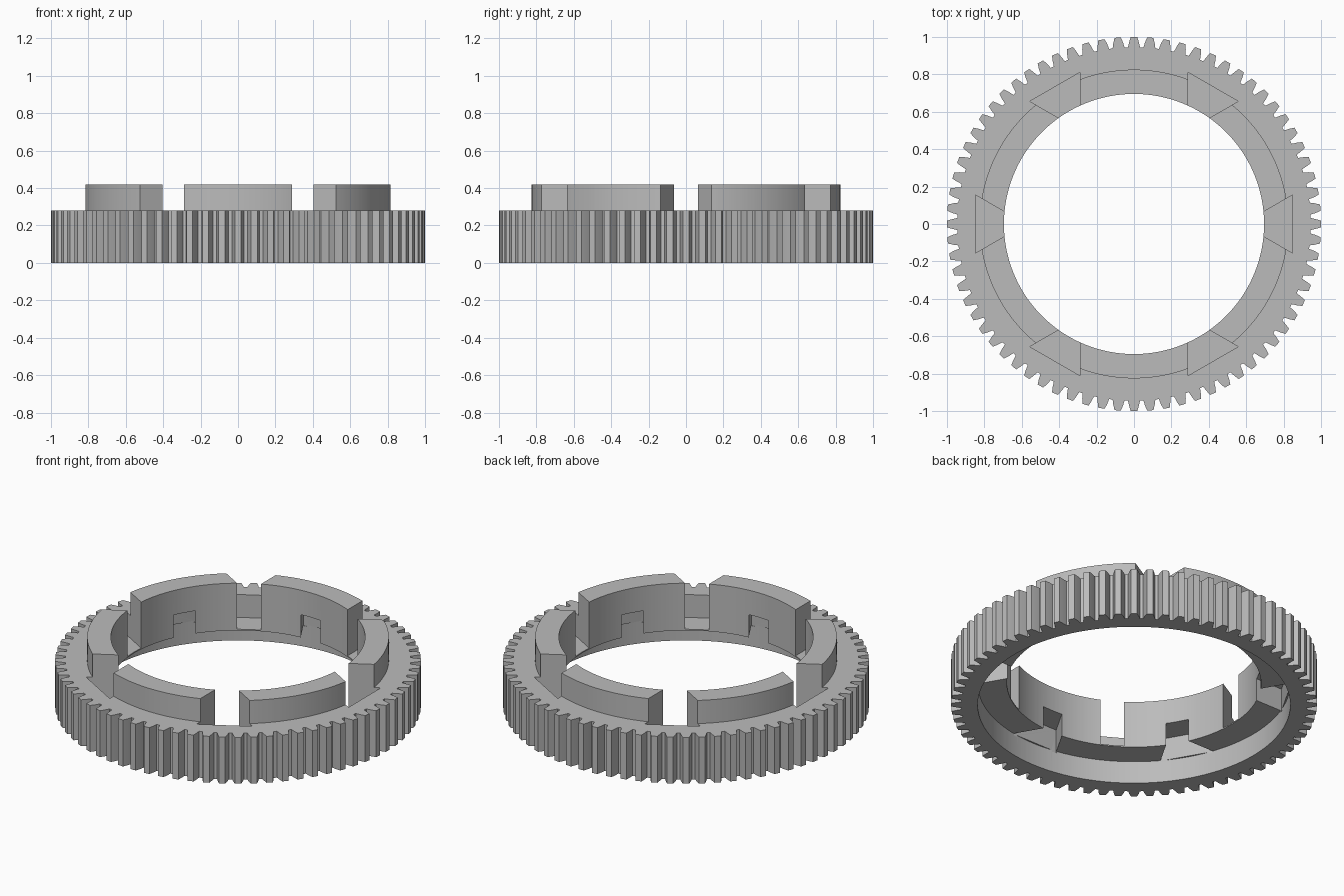
import bpy, bmesh
from math import cos, sin, pi, radians

cube = bpy.data.objects.get("Cube")
if cube:
    bpy.data.objects.remove(cube, do_unlink=True)

TEETH = 72
GEAR_TOP, RING_TOP, LEDGE = 0.28, 0.42, 0.135
BORE, INNER, RING_OUT, SLOT_OUT = 0.855, 0.695, 0.825, 0.846

grey = bpy.data.materials.new("grey")
grey.use_nodes = True
grey.diffuse_color = (0.5, 0.5, 0.5, 1)
grey.node_tree.nodes["Principled BSDF"].inputs["Base Color"].default_value = (0.5, 0.5, 0.5, 1)


def make_object(name, bm):
    bmesh.ops.recalc_face_normals(bm, faces=bm.faces)
    mesh = bpy.data.meshes.new(name)
    bm.to_mesh(mesh)
    bm.free()
    obj = bpy.data.objects.new(name, mesh)
    bpy.context.collection.objects.link(obj)
    mesh.materials.append(grey)
    return obj


def tooth_outline():
    """(angle, radius) pairs around the toothed rim."""
    half = [(0.032, 0.945), (0.026, 0.972), (0.017, 1.0)]
    shape = [(-w, r) for w, r in half] + [(w, r) for w, r in reversed(half)]
    return [(2 * pi * t / TEETH + w / r, r) for t in range(TEETH) for w, r in shape]


# Gear body: toothed rim, raised ring and stepped bore in one closed section
bm = bmesh.new()
sections = []
for angle, rim in tooth_outline():
    profile = [(rim, 0), (rim, GEAR_TOP), (RING_OUT, GEAR_TOP), (RING_OUT, RING_TOP),
               (INNER, RING_TOP), (INNER, LEDGE), (BORE, LEDGE), (BORE, 0)]
    sections.append([bm.verts.new((r * cos(angle), r * sin(angle), z)) for r, z in profile])
for i, a in enumerate(sections):
    b = sections[(i + 1) % len(sections)]
    for j in range(len(a)):
        k = (j + 1) % len(a)
        bm.faces.new((a[j], b[j], b[k], a[k]))
gear = make_object("gear_ring", bm)


def add_dovetail(bm, angle, z0, z1):
    """Wedge that widens outward, pointing along the given angle."""
    def half_width(r):
        return 0.07 + (r - 0.70) * 0.577
    r0, r1 = 0.62, SLOT_OUT
    corners = [(r0, -half_width(r0)), (r1, -half_width(r1)),
               (r1, half_width(r1)), (r0, half_width(r0))]
    c, s = cos(angle), sin(angle)
    low, high = [[bm.verts.new((x * c - y * s, x * s + y * c, z)) for x, y in corners]
                 for z in (z0, z1)]
    bm.faces.new(low)
    bm.faces.new(high)
    for i in range(4):
        k = (i + 1) % 4
        bm.faces.new((low[i], low[k], high[k], high[i]))


# Dovetail slots from above, matching pockets from below between them
bm = bmesh.new()
for n in range(6):
    add_dovetail(bm, radians(60 * n), LEDGE + 0.007, 0.6)
    add_dovetail(bm, radians(60 * n + 30), LEDGE - 0.01, GEAR_TOP - 0.008)
cutter = make_object("dovetail_cutter", bm)
cutter.hide_render = True

cut = gear.modifiers.new("dovetails", 'BOOLEAN')
cut.operation = 'DIFFERENCE'
cut.solver = 'EXACT'
cut.object = cutter
bpy.ops.object.select_all(action='DESELECT')
gear.select_set(True)
bpy.context.view_layer.objects.active = gear
bpy.ops.object.modifier_apply(modifier=cut.name)
bpy.data.objects.remove(cutter, do_unlink=True)

bpy.ops.object.shade_smooth_by_angle(angle=radians(15))
